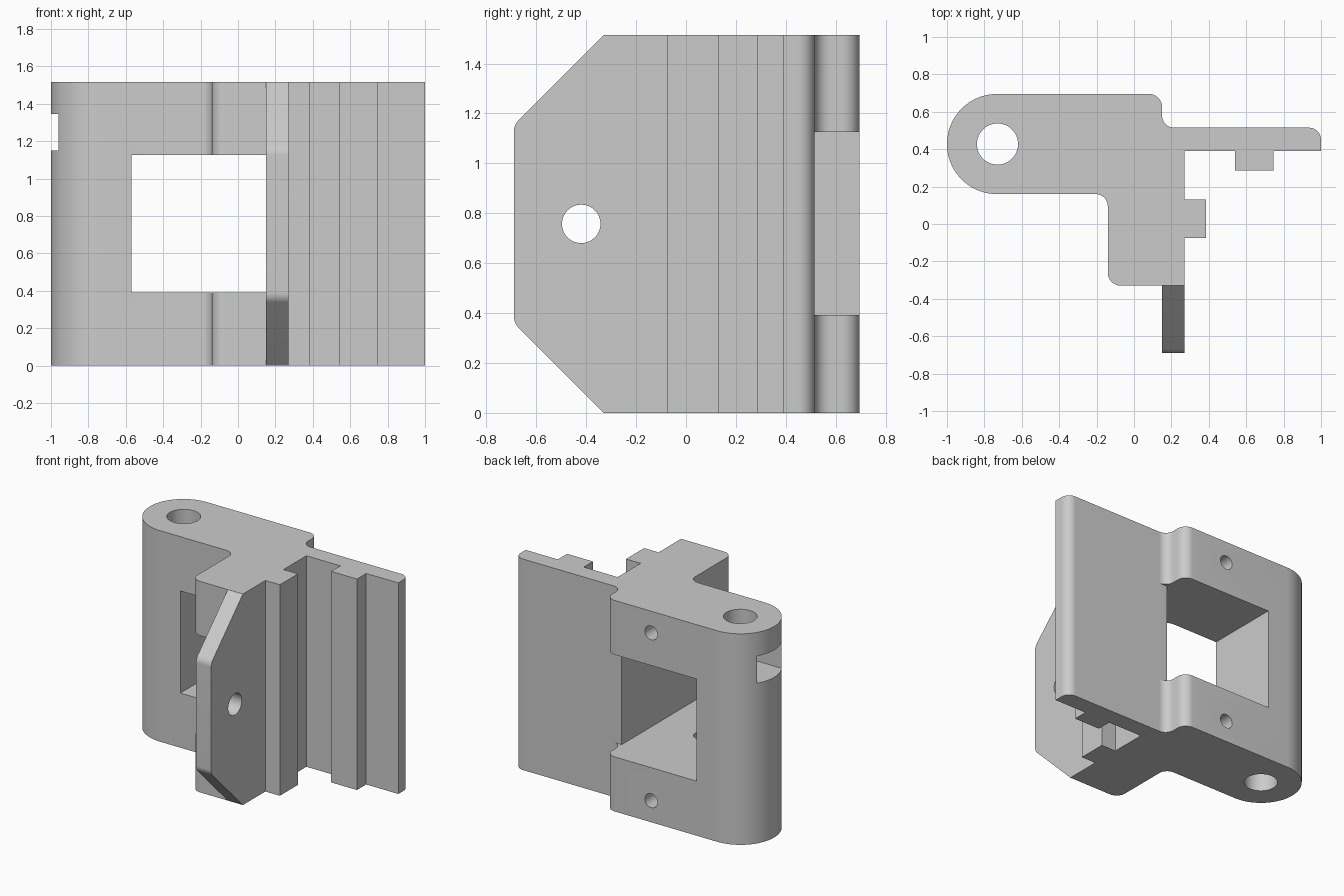
import bpy, bmesh, math
from mathutils import Vector, Matrix

if "Cube" in bpy.data.objects:
    bpy.data.objects.remove(bpy.data.objects["Cube"])

HEIGHT = 1.515
grey = bpy.data.materials.new("plain_grey")
grey.use_nodes = True
grey.diffuse_color = (0.6, 0.6, 0.6, 1)
grey.node_tree.nodes["Principled BSDF"].inputs["Base Color"].default_value = (0.6, 0.6, 0.6, 1)


def rounded(corners):
    """Turn (x, y, radius) corners into an outline with arcs."""
    out = []
    for i, (x, y, r) in enumerate(corners):
        p = Vector((x, y))
        if not r:
            out.append(p)
            continue
        a = (Vector(corners[i - 1][:2]) - p).normalized()
        b = (Vector(corners[(i + 1) % len(corners)][:2]) - p).normalized()
        half = a.angle(b) / 2
        center = p + (a + b).normalized() * r / math.sin(half)
        start = p + a * r / math.tan(half) - center
        sweep = start.angle_signed(p + b * r / math.tan(half) - center)
        steps = 24 if r > 0.2 else 10
        for k in range(steps + 1):
            out.append(center + Matrix.Rotation(-sweep * k / steps, 2) @ start)
    return out


def prism(name, outline, low, high, place=lambda u, v, w: (u, v, w)):
    """Extrude an outline from low to high; place maps it into the model."""
    bm = bmesh.new()
    face = bm.faces.new([bm.verts.new(place(p[0], p[1], low)) for p in outline])
    moved = bmesh.ops.extrude_face_region(bm, geom=[face])["geom"]
    shift = Vector(place(0, 0, high)) - Vector(place(0, 0, low))
    bmesh.ops.translate(bm, vec=shift, verts=[g for g in moved if isinstance(g, bmesh.types.BMVert)])
    bmesh.ops.recalc_face_normals(bm, faces=bm.faces)
    mesh = bpy.data.meshes.new(name)
    bm.to_mesh(mesh)
    bm.free()
    obj = bpy.data.objects.new(name, mesh)
    bpy.context.collection.objects.link(obj)
    mesh.materials.append(grey)
    return obj


def circle(x, y, r, n=48):
    return [(x + r * math.cos(math.tau * k / n), y + r * math.sin(math.tau * k / n)) for k in range(n)]


def box(x0, x1, y0, y1):
    return [(x0, y0), (x1, y0), (x1, y1), (x0, y1)]


def activate(obj):
    bpy.ops.object.select_all(action='DESELECT')
    obj.select_set(True)
    bpy.context.view_layer.objects.active = obj


def cut(target, cutter):
    cutter.hide_render = True
    activate(target)
    mod = target.modifiers.new("cut", 'BOOLEAN')
    mod.operation, mod.solver, mod.object = 'DIFFERENCE', 'EXACT', cutter
    bpy.ops.object.modifier_apply(modifier=mod.name)
    bpy.data.objects.remove(cutter)


def along_y(u, v, w):
    return (u, w, v)


def along_x(u, v, w):
    return (w, u, v)


# Main bracket: hinge barrel, block with rib, thin plate with rib
BACK, FRONT, BARREL = 0.695, 0.16, 0.267
bracket = prism("bracket_body", rounded([
    (-1, FRONT, BARREL), (-0.14, FRONT, 0.065), (-0.14, -0.33, 0.07), (0.27, -0.33, 0),
    (0.27, -0.075, 0), (0.385, -0.075, 0), (0.385, 0.13, 0), (0.27, 0.13, 0),
    (0.27, 0.39, 0), (0.54, 0.39, 0), (0.54, 0.285, 0), (0.745, 0.285, 0),
    (0.745, 0.39, 0), (1, 0.39, 0), (1, 0.515, 0.065), (0.15, 0.515, 0.065),
    (0.15, BACK, 0.07), (-1, BACK, BARREL)]), 0, HEIGHT)

# Window through the body, widened behind the plate to clear the fillet
cut(bracket, prism("window_cutter", [
    (-0.57, -0.6), (0.15, -0.6), (0.15, 0.5152), (0.3, 0.5152), (0.3, 0.9), (-0.57, 0.9)], 0.392, 1.125))

# Hinge pin hole and the slot that opens into it
cut(bracket, prism("pin_hole_cutter", circle(-0.73, 0.4275, 0.11), -0.1, HEIGHT + 0.1))
cut(bracket, prism("slot_cutter", box(-1.2, -0.73, 0.2875, 0.5675), 1.15, 1.345))

# Blind screw holes in the back, above and below the window
for z in (0.155, HEIGHT - 0.155):
    cut(bracket, prism("screw_hole_cutter", circle(-0.21, z, 0.05, 32), 0.4, 0.9, along_y))

# Chamfered fin with a cross hole
fin = prism("front_fin", rounded([
    (-0.33, 0, 0), (-0.33, HEIGHT, 0), (-0.69, HEIGHT - 0.36, 0.07), (-0.69, 0.36, 0.07)]),
    0.15, 0.27, along_x)
cut(fin, prism("fin_hole_cutter", circle(-0.42, HEIGHT / 2, 0.077), 0, 0.5, along_x))

for obj in (bracket, fin):
    activate(obj)
    bpy.ops.object.shade_smooth_by_angle(angle=math.radians(30))
